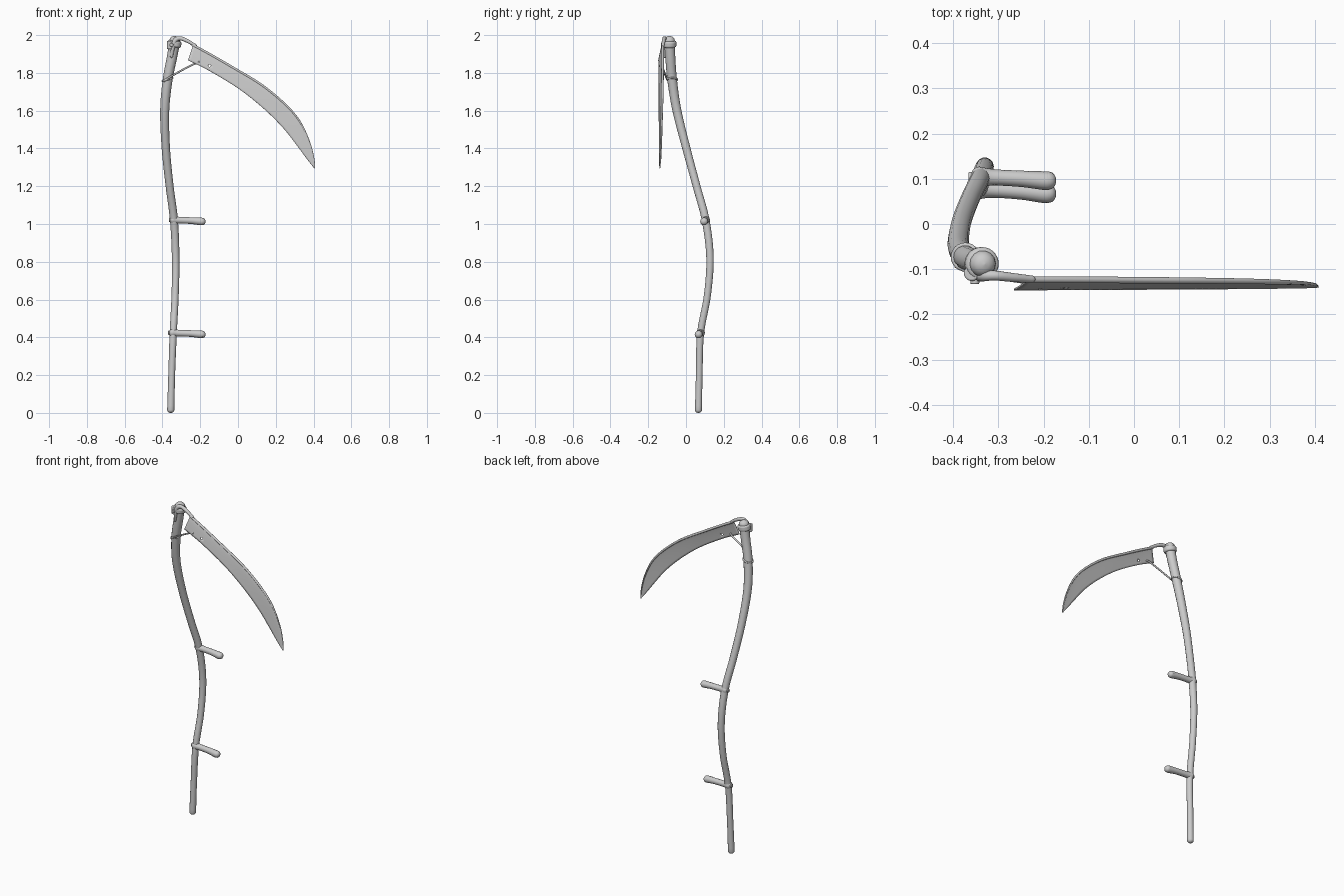
import bpy, bmesh, math
from mathutils import Vector

if "Cube" in bpy.data.objects:
    bpy.data.objects.remove(bpy.data.objects["Cube"])


def spline(points, steps=8):
    """Catmull-Rom interpolation of tuples of any length."""
    P = [Vector(p) for p in points]
    P = [P[0] * 2 - P[1]] + P + [P[-1] * 2 - P[-2]]
    out = []
    for a, b, c, d in zip(P, P[1:], P[2:], P[3:]):
        for i in range(steps):
            t = i / steps
            out.append(0.5 * (2 * b + (c - a) * t + (2 * a - 5 * b + 4 * c - d) * t * t
                              + (3 * b - a - 3 * c + d) * t ** 3))
    return out + [P[-2]]


def finish(obj, angle=40):
    bpy.ops.object.select_all(action='DESELECT')
    obj.select_set(True)
    bpy.context.view_layer.objects.active = obj
    if obj.type == 'CURVE':
        bpy.ops.object.convert(target='MESH')
    bpy.ops.object.shade_smooth_by_angle(angle=math.radians(angle))
    return obj


def tube(name, points, steps=8, dome=0.8, cyclic=False):
    """Round bar through (x, y, z, radius) points with domed ends."""
    pts = [tuple(p) for p in (points if cyclic else spline(points, steps))]
    if not cyclic:
        def cap(end, inner):
            e, r = Vector(end[:3]), end[3]
            d = (e - Vector(inner[:3])).normalized()
            return [(*(e + d * r * dome * math.sin(a)), max(r * math.cos(a), r * 0.03))
                    for a in (math.radians(k) for k in (25, 50, 70, 90))]
        pts = cap(pts[0], pts[1])[::-1] + pts + cap(pts[-1], pts[-2])
    cu = bpy.data.curves.new(name, 'CURVE')
    cu.dimensions = '3D'
    cu.bevel_depth = 1
    cu.bevel_resolution = 5
    cu.use_fill_caps = True
    s = cu.splines.new('POLY')
    s.points.add(len(pts) - 1)
    s.use_cyclic_u = cyclic
    for q, p in zip(s.points, pts):
        q.co = (*p[:3], 1)
        q.radius = p[3]
    obj = bpy.data.objects.new(name, cu)
    bpy.context.collection.objects.link(obj)
    return finish(obj)


def cylinder(name, loc, r, h, rot=(0, 0, 0), bevel=0.004):
    bpy.ops.mesh.primitive_cylinder_add(radius=r, depth=h, location=loc, rotation=rot, vertices=28)
    obj = bpy.context.object
    obj.name = name
    if bevel:
        m = obj.modifiers.new('Bevel', 'BEVEL')
        m.width, m.segments = bevel, 3
    return finish(obj)


# Curved wooden shaft
tube('shaft', [(-.356, .066, .015, .019), (-.351, .070, .2, .018), (-.343, .077, .42, .019),
               (-.333, .113, .62, .019), (-.330, .127, .82, .020), (-.339, .104, 1.02, .021),
               (-.362, .056, 1.2, .021), (-.382, .002, 1.4, .022), (-.388, -.048, 1.6, .024),
               (-.373, -.073, 1.76, .026), (-.350, -.083, 1.88, .027), (-.334, -.088, 1.972, .029)])

# Two hand grips, each with a pin through the shaft
for label, sx, y0, y1, z in (('upper', -.339, .104, .096, 1.022), ('lower', -.343, .077, .067, .424)):
    tube(label + '_grip', [(sx - .004, y0, z, .023), (sx + .03, y0 - .001, z - .002, .018),
                           (-.25, (y0 + y1) / 2, z - .004, .018), (-.20, y1, z - .008, .0205),
                           (-.188, y1, z - .009, .020)])
    cylinder(label + '_grip_pin', (sx - .012, y0, z), .011, .03, (0, math.pi / 2, 0), .003)

# Clamp ring and its side screw
cylinder('clamp_ring', (-.337, -.088, 1.953), .037, .034, (0, math.radians(9), 0), .009)
cylinder('clamp_lug', (-.359, -.109, 1.948), .017, .044)
cylinder('clamp_screw', (-.352, -.118, 1.948), .010, .03, (math.pi / 2, 0, 0), .003)

# Tang: runs up the shaft, then bends across to the blade
tube('tang', [(-.352, -.112, 1.885, .007), (-.345, -.116, 1.93, .010), (-.334, -.115, 1.97, .012),
              (-.308, -.114, 1.983, .011), (-.27, -.118, 1.970, .010), (-.225, -.122, 1.944, .008)])

# Blade: lofted between back edge and cutting edge stations (x, z pairs)
stations = spline([(-.237, 1.950, -.265, 1.867), (-.150, 1.903, -.150, 1.810),
                   (-.020, 1.828, .008, 1.713), (.123, 1.742, .140, 1.607),
                   (.245, 1.643, .240, 1.507), (.325, 1.552, .310, 1.418),
                   (.377, 1.446, .362, 1.348), (.402, 1.355, .392, 1.310),
                   (.408, 1.297, .404, 1.294)], 8)
bm = bmesh.new()
rows, N = [], 8
for i, s in enumerate(stations):
    f = i / (len(stations) - 1)
    yb, ye = -.124 - .014 * f ** 2, -.145 + .006 * f
    row = []
    for k in range(N + 1):
        u = k / N
        y = yb + (ye - yb) * u ** .75
        row.append(bm.verts.new((s[0] + (s[2] - s[0]) * u, y, s[1] + (s[3] - s[1]) * u)))
    rows.append(row)
for a, b in zip(rows, rows[1:]):
    for k in range(N):
        bm.faces.new((a[k], a[k + 1], b[k + 1], b[k]))
bmesh.ops.recalc_face_normals(bm, faces=bm.faces)
me = bpy.data.meshes.new('blade')
bm.to_mesh(me)
bm.free()
blade = bpy.data.objects.new('blade', me)
bpy.context.collection.objects.link(blade)
sol = blade.modifiers.new('Thickness', 'SOLIDIFY')
sol.thickness, sol.offset = .004, 0
finish(blade)

# Small hole near the heel
cutter = cylinder('hole_cutter', (-.15, -.135, 1.838), .006, .08, (math.pi / 2, 0, 0), 0)
cutter.hide_render = True
cutter.hide_viewport = True
cut = blade.modifiers.new('Hole', 'BOOLEAN')
cut.object, cut.operation = cutter, 'DIFFERENCE'

# Stiffening rib along the blade back
n = len(stations) - 1
tube('blade_rib', [(s[0] - .003, -.123 - .014 * (i / n) ** 2, s[1] - .003, .0075 * (1 - .75 * (i / n) ** 2))
                   for i, s in enumerate(stations[:-4])], 1)

# Brace wire hooked through the blade heel and wrapped round the shaft
tube('brace_wire', [(-.392, -.092, 1.757, .006), (-.365, -.104, 1.775, .005), (-.29, -.120, 1.818, .005),
                    (-.222, -.131, 1.852, .005), (-.207, -.142, 1.858, .005)])
tube('brace_loop', [(-.373 + .027 * math.cos(a), -.073 + .027 * math.sin(a),
                     1.765 + .008 * math.cos(a), .005)
                    for a in (math.tau * i / 24 for i in range(24))], cyclic=True)
